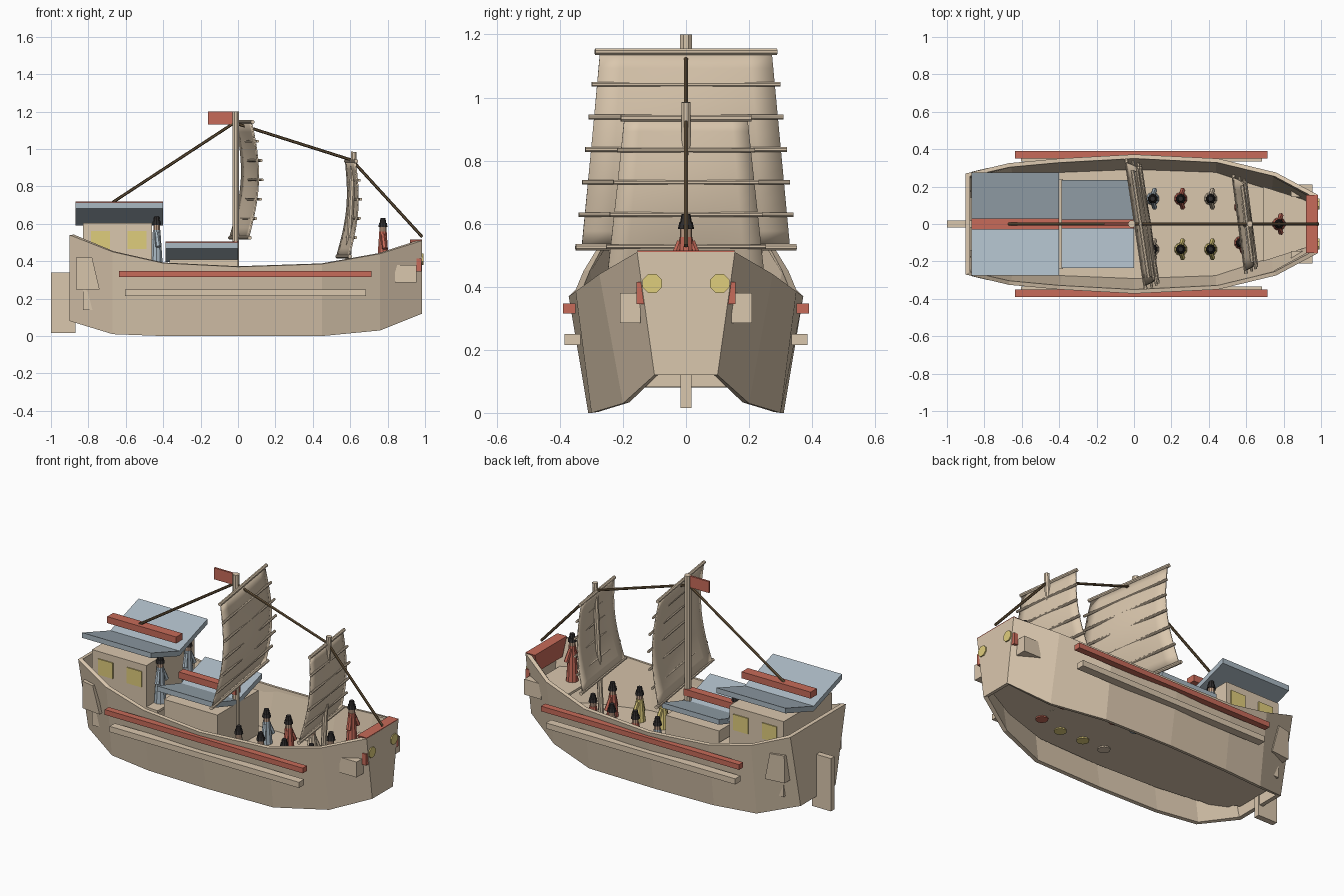
import bpy, bmesh, math
from mathutils import Vector

if "Cube" in bpy.data.objects:
    bpy.data.objects.remove(bpy.data.objects["Cube"], do_unlink=True)


def material(name, rgb):
    m = bpy.data.materials.new(name)
    m.use_nodes = True
    m.diffuse_color = (*rgb, 1)
    bsdf = m.node_tree.nodes["Principled BSDF"]
    bsdf.inputs["Base Color"].default_value = (*rgb, 1)
    bsdf.inputs["Roughness"].default_value = 0.9
    return m


WOOD = material("pale wood", (.7, .57, .42))
RED = material("faded red", (.57, .145, .1))
BLUE = material("slate blue", (.4, .48, .54))
YELLOW = material("ochre yellow", (.74, .61, .2))
BROWN = material("rope brown", (.13, .085, .042))
BLACK = material("hat black", (.03, .027, .027))
SKIN = material("skin", (.55, .36, .25))


def mesh_object(name, verts, faces, mat, fix=True):
    me = bpy.data.meshes.new(name)
    me.from_pydata(verts, [], faces)
    if fix:
        bm = bmesh.new()
        bm.from_mesh(me)
        bmesh.ops.recalc_face_normals(bm, faces=bm.faces)
        bm.to_mesh(me)
        bm.free()
    me.materials.append(mat)
    ob = bpy.data.objects.new(name, me)
    bpy.context.collection.objects.link(ob)
    return ob


def side_faces(n):
    return [(i, (i + 1) % n, (i + 1) % n + n, i + n) for i in range(n)]


def prism(name, low, high, mat):
    """Solid between two matching outlines."""
    n = len(low)
    caps = [tuple(range(n))[::-1], tuple(range(n, 2 * n))]
    return mesh_object(name, list(low) + list(high), side_faces(n) + caps, mat)


def box(name, x, y, z, mat):
    outline = [(x[0], y[0]), (x[1], y[0]), (x[1], y[1]), (x[0], y[1])]
    return prism(name, [(*p, z[0]) for p in outline], [(*p, z[1]) for p in outline], mat)


def rod(name, a, b, r0, mat, r1=None, sides=8):
    """Straight round bar or cone from a to b."""
    a, b = Vector(a), Vector(b)
    q = (b - a).to_track_quat('Z', 'Y')
    r1 = r0 if r1 is None else r1

    def ring(c, r):
        return [c + q @ Vector((r * math.cos(t), r * math.sin(t), 0))
                for t in [math.tau * (i + .5) / sides for i in range(sides)]]
    return prism(name, ring(a, r0), ring(b, r1), mat)


def smooth(ob, angle=40):
    bpy.ops.object.select_all(action='DESELECT')
    ob.select_set(True)
    bpy.context.view_layer.objects.active = ob
    bpy.ops.object.shade_smooth_by_angle(angle=math.radians(angle))


# Hull: stations of x, rim height, rim half width, keel height, keel half width
STATIONS = [(-.9, .54, .27, .08, .17), (-.67, .45, .325, .01, .27), (-.4, .39, .35, 0, .3),
            (0, .37, .372, 0, .31), (.45, .385, .35, 0, .3), (.76, .44, .275, .03, .2),
            (.985, .51, .155, .12, .1)]
DECK = .14
ring = [(s, -1) for s in STATIONS] + [(s, 1) for s in reversed(STATIONS)]
n = len(ring)
verts = [(s[0], k * s[4], s[3]) for s, k in ring] + [(s[0], k * s[2], s[1]) for s, k in ring]
hull = mesh_object("hull", verts, side_faces(n), WOOD, fix=False)
shell = hull.modifiers.new("planking", 'SOLIDIFY')
shell.thickness, shell.offset, shell.use_even_offset = .022, -1, True


# Main deck with sloping bulwarks inside the hull
def deck_half(s):
    x, top, wide, keel, narrow = s
    return narrow + (wide - narrow) * (DECK - keel) / (top - keel) - .042


low = [(s[0] * .97, k * deck_half(s), DECK) for s, k in ring]
high = [(s[0] * .978, k * (s[2] - .021), s[1] - .004) for s, k in ring]
bulwark = mesh_object("deck_and_bulwarks", low + high,
                      [f[::-1] for f in side_faces(n)] + [tuple(range(n))], WOOD, fix=False)


# Raised decks
def deck(name, spans, z):
    out = [(x, -w) for x, w in spans] + [(x, w) for x, w in reversed(spans)]
    prism(name, [(*p, z - .015) for p in out], [(*p, z) for p in out], WOOD)


deck("fore_deck", [(.69, .2), (.94, .12)], .34)
deck("aft_deck", [(-.84, .2), (-.38, .24)], .35)

# Side rails, blocks and painted bow pieces on both sides
for side, k in (("left", 1), ("right", -1)):
    def both(name, x, y, z, mat):
        return box(f"{side}_{name}", x, sorted((k * y[0], k * y[1])), z, mat)
    both("red_rail", (-.635, .715), (.35, .39), (.315, .347), RED)
    both("lower_rail", (-.605, .685), (.335, .385), (.215, .25), WOOD)
    both("bow_block", (.84, .955), (.145, .21), (.285, .38), WOOD)
    both("bow_plate", (.955, .982), (.13, .157), (.345, .415), RED)
    rod(f"{side}_bow_eye", (.983, k * .107, .41), (.992, k * .107, .41), .033, YELLOW)
    low = [(-.865, k * .2, .25), (-.74, k * .2, .25), (-.74, k * .29, .25), (-.865, k * .275, .25)]
    high = [(-.865, k * .2, .42), (-.78, k * .2, .42), (-.78, k * .3, .42), (-.865, k * .28, .42)]
    prism(f"{side}_stern_block", low, high, WOOD)
low = [(.925, -.12), (.978, -.12), (.978, .12), (.925, .12)]
high = [(.92, -.155), (.985, -.155), (.985, .155), (.92, .155)]
prism("bow_beam", [(*p, .4) for p in low], [(*p, .515) for p in high], RED)
box("rudder", (-1, -.87), (-.018, .018), (.015, .34), WOOD)


# Cabins with upswept roofs
def cabin(name, x, half, top, rx, rhalf, valley, eave, beam_half):
    box(f"{name}_walls", x, (-half, half), (DECK, top), WOOD)
    t = .032
    prof = [(-rhalf, eave - t), (0, valley), (rhalf, eave - t),
            (rhalf, eave), (0, valley + t), (-rhalf, eave)]
    prism(f"{name}_roof", [(rx[0], *p) for p in prof], [(rx[1], *p) for p in prof], BLUE)
    box(f"{name}_roof_beam", rx, (-beam_half, beam_half), (eave - .035, eave + .005), RED)


cabin("stern_cabin", (-.83, -.46), .235, .605, (-.87, -.4), .275, .59, .714, .03)
cabin("middle_cabin", (-.365, 0), .2, .41, (-.388, 0), .235, .395, .5, .024)
for k in (-1, 1):
    for x in (-.785, -.59):
        box("cabin_window", (x, x + .1), sorted((k * .23, k * .241)), (.465, .562), YELLOW)


# Masts, flag and rigging
rod("main_mast", (-.012, 0, DECK), (-.012, 0, 1.2), .02, WOOD)
rod("fore_mast", (.575, 0, DECK), (.62, 0, .985), .016, WOOD)
box("flag", (-.16, -.025), (-.006, .006), (1.13, 1.2), RED)
stays = [(-.67, .715), (-.02, 1.14), (.61, .94), (.985, .53)]
for a, b in zip(stays, stays[1:]):
    rod("stay_rope", (a[0], 0, a[1]), (b[0], 0, b[1]), .008, BROWN, sides=6)


# Battened sails, bellied forward and turned slightly about the mast
def sail(name, z0, z1, x0, x1, w0, w1, turn, belly, battens):
    def point(u, t, cloth=True):
        w = w0 + (w1 - w0) * t
        depth = belly * math.sin(math.pi * t)
        if cloth:
            depth *= 1.15 - .4 * u * u
        return (x0 + (x1 - x0) * t + depth - turn * u * w, u * w, z0 + (z1 - z0) * t)
    nu, nt = 8, 12
    verts = [point(2 * i / nu - 1, j / nt) for j in range(nt + 1) for i in range(nu + 1)]
    faces = [(a, a + 1, a + nu + 2, a + nu + 1)
             for j in range(nt) for a in range(j * (nu + 1), j * (nu + 1) + nu)]
    cloth = mesh_object(f"{name}_cloth", verts, faces, WOOD)
    thick = cloth.modifiers.new("canvas", 'SOLIDIFY')
    thick.thickness = .008
    smooth(cloth)
    for j in range(battens):
        t = j / (battens - 1)
        rod(f"{name}_batten", point(-1.06, t, False), point(1.06, t, False),
            .011 if j in (0, battens - 1) else .008, WOOD)


sail("main_sail", .525, 1.145, .01, .035, .33, .272, .15, .06, 7)
sail("fore_sail", .425, .935, .565, .605, .25, .195, .13, .04, 6)


# Crew
def sailor(x, y, feet, top, robe):
    z = top - .287
    rod("crew_robe", (x, y, feet), (x, y, z + .215), .036, robe, .021, 10)
    rod("crew_head", (x, y, z + .21), (x, y, z + .25), .019, SKIN, sides=10)
    rod("crew_hat_brim", (x, y, z + .24), (x, y, z + .262), .026, BLACK, .021, 10)
    rod("crew_hat", (x, y, z + .26), (x, y, z + .287), .019, BLACK, .014, 10)
    for k in (-1, 1):
        rod("crew_sleeve", (x, y + k * .018, z + .2), (x + .01, y + k * .045, z + .125),
            .011, robe, .015, 6)


crew = [(.1, .135, BLUE), (.25, .135, RED), (.41, .135, WOOD), (.1, -.135, WOOD),
        (.25, -.135, YELLOW), (.41, -.135, YELLOW), (.57, .09, RED), (.57, -.1, RED)]
for x, y, robe in crew:
    sailor(x, y, DECK - .008, .347, robe)
sailor(.775, 0, .342, .63, RED)
for y in (-.135, .135):
    sailor(-.435, y, .352, .64, BLUE)
